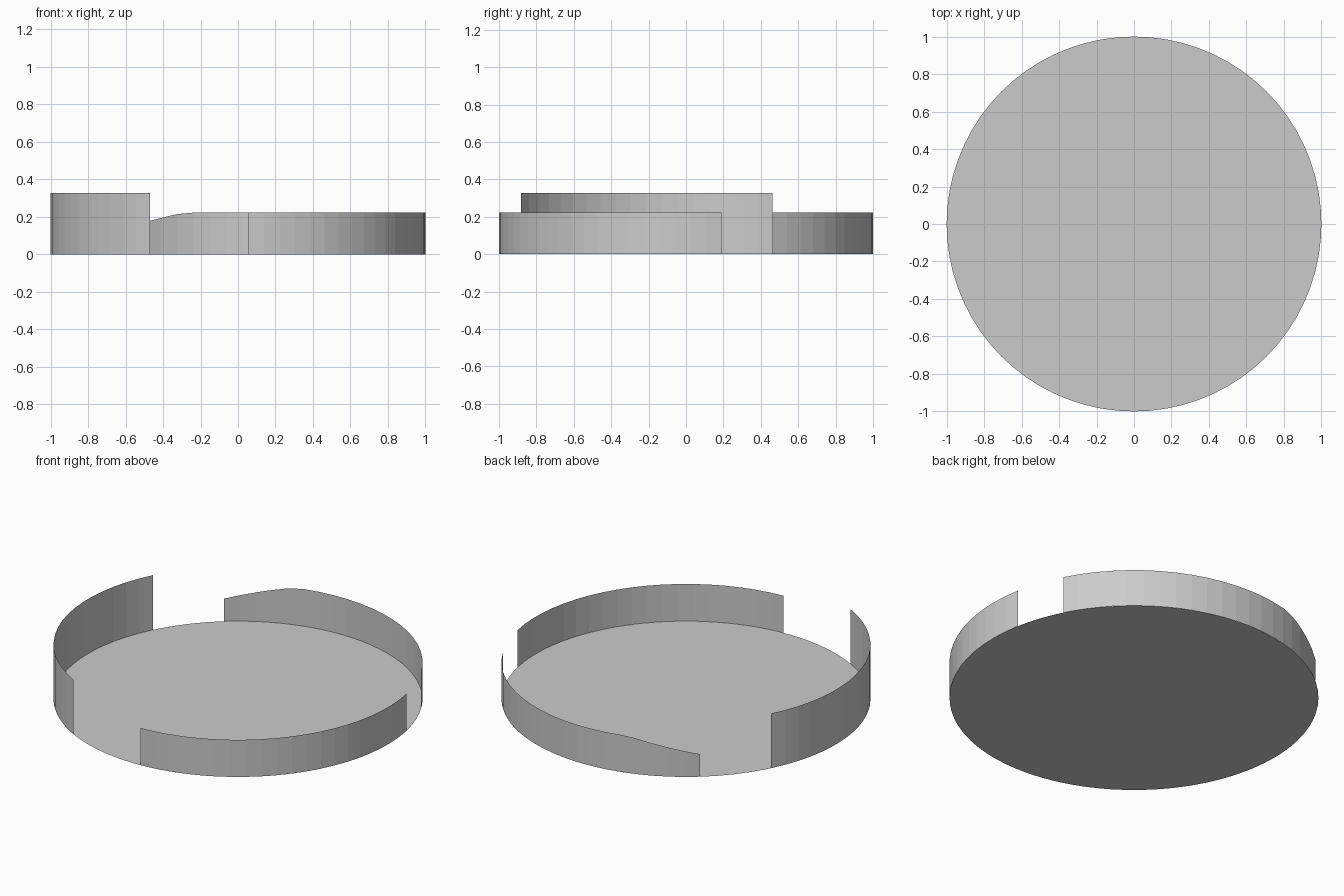
import bpy
import bmesh
from math import radians, cos, sin

cube = bpy.data.objects.get("Cube")
if cube:
    bpy.data.objects.remove(cube, do_unlink=True)

# One plain grey for the whole model
grey = bpy.data.materials.new("plain grey")
grey.use_nodes = True
colour = (0.6, 0.6, 0.6, 1)
grey.diffuse_color = colour
grey.node_tree.nodes["Principled BSDF"].inputs["Base Color"].default_value = colour


def add_object(name, bm):
    mesh = bpy.data.meshes.new(name)
    bm.to_mesh(mesh)
    bm.free()
    mesh.materials.append(grey)
    obj = bpy.data.objects.new(name, mesh)
    bpy.context.collection.objects.link(obj)
    return obj


def rim_wall(name, start, end, height, step=5):
    """Thin upright sheet along the rim; height is a function of the angle."""
    bm = bmesh.new()
    count = round((end - start) / step)
    columns = []
    for i in range(count + 1):
        angle = start + (end - start) * i / count
        x, y = cos(radians(angle)), sin(radians(angle))
        columns.append([bm.verts.new((x, y, z)) for z in (0, height(angle))])
    for (low_a, top_a), (low_b, top_b) in zip(columns, columns[1:]):
        bm.faces.new((low_a, low_b, top_b, top_a))
    return add_object(name, bm)


def sloping_height(angle):
    # Level, then falling towards the far end
    return 0.222 - 0.087 * max(0, angle - 107) / 22.4


# Floor disc
bm = bmesh.new()
bmesh.ops.create_circle(bm, cap_ends=True, segments=72, radius=1)
add_object("floor", bm)

# Three separate walls with gaps between them
rim_wall("tall_side_wall", 152.5, 242, lambda a: 0.327)
rim_wall("low_front_wall", 273, 371, lambda a: 0.222)
rim_wall("sloping_back_wall", 27.5, 129.4, sloping_height)
